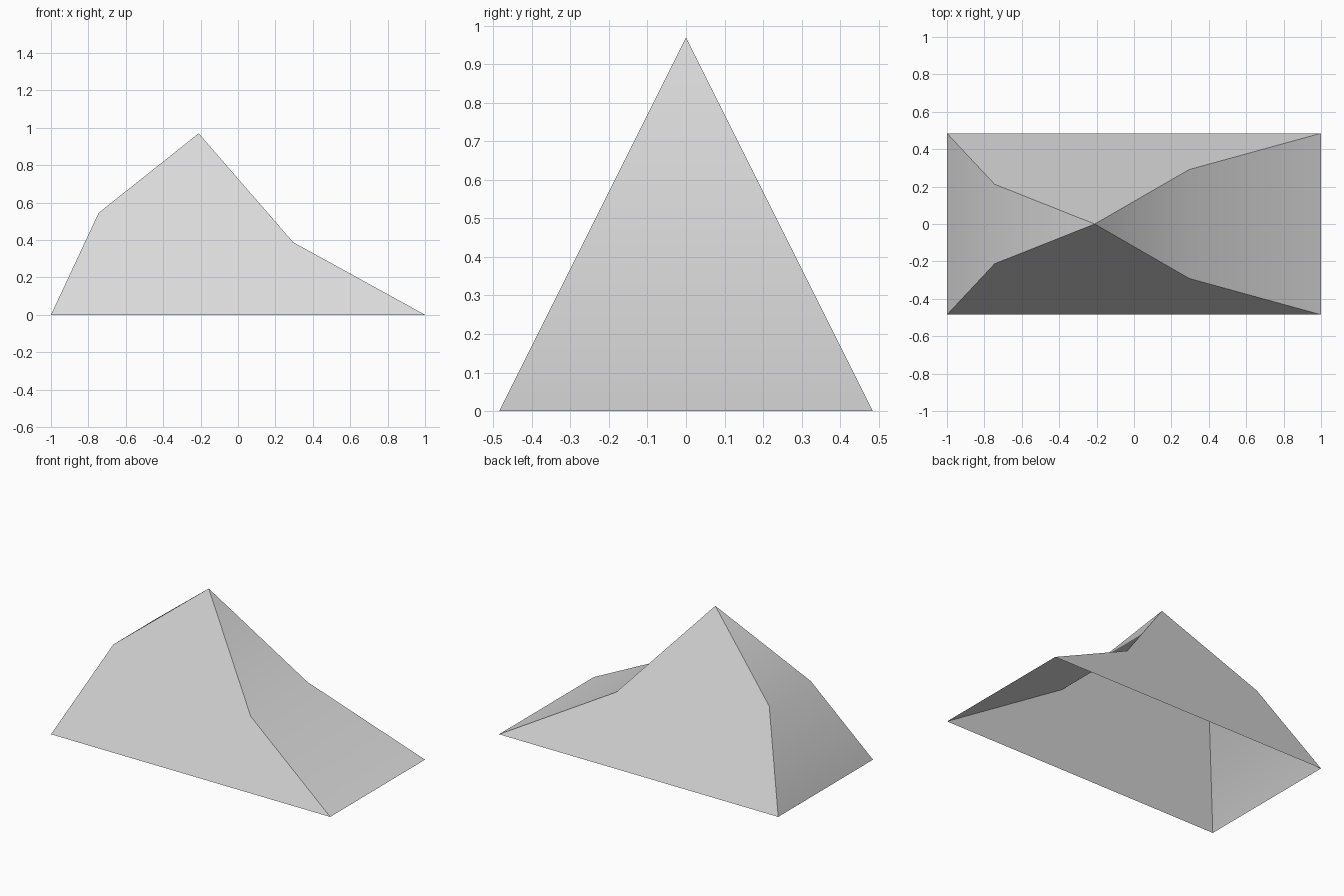
import bpy
import bmesh
import math

cube = bpy.data.objects.get("Cube")
if cube:
    bpy.data.objects.remove(cube, do_unlink=True)

HEIGHT = 0.97
HALF_DEPTH = 0.485

# Side outline: left foot, left bend, peak, right bend, right foot
outline = [(-1, 0), (-0.745, 0.545), (-0.21, HEIGHT), (0.295, 0.388), (1, 0)]


def make_material(name, colour):
    mat = bpy.data.materials.new(name)
    mat.use_nodes = True
    mat.diffuse_color = colour
    mat.node_tree.nodes["Principled BSDF"].inputs["Base Color"].default_value = colour
    return mat


# Front and back outlines lean inward and meet at the peak
bm = bmesh.new()
front, back = [], []
for x, z in outline:
    y = HALF_DEPTH * (1 - z / HEIGHT)
    f = bm.verts.new((x, -y, z))
    front.append(f)
    back.append(bm.verts.new((x, y, z)) if y > 0 else f)

# Flat front and back walls
bm.faces.new(reversed(front))
bm.faces.new(back)

# Bent end panels, triangular where they reach the peak; underside stays open
for i in range(len(outline) - 1):
    ring = [front[i], front[i + 1], back[i + 1], back[i]]
    bm.faces.new(list(dict.fromkeys(ring)))

bm.normal_update()
mesh = bpy.data.meshes.new("tent_shell")
bm.to_mesh(mesh)
bm.free()

shell = bpy.data.objects.new("tent_shell", mesh)
bpy.context.collection.objects.link(shell)
mesh.materials.append(make_material("light_grey", (0.7, 0.7, 0.7, 1)))

# Smooth across the end bends, sharp at the wall edges
bpy.ops.object.select_all(action="DESELECT")
shell.select_set(True)
bpy.context.view_layer.objects.active = shell
bpy.ops.object.shade_smooth_by_angle(angle=math.radians(32))
